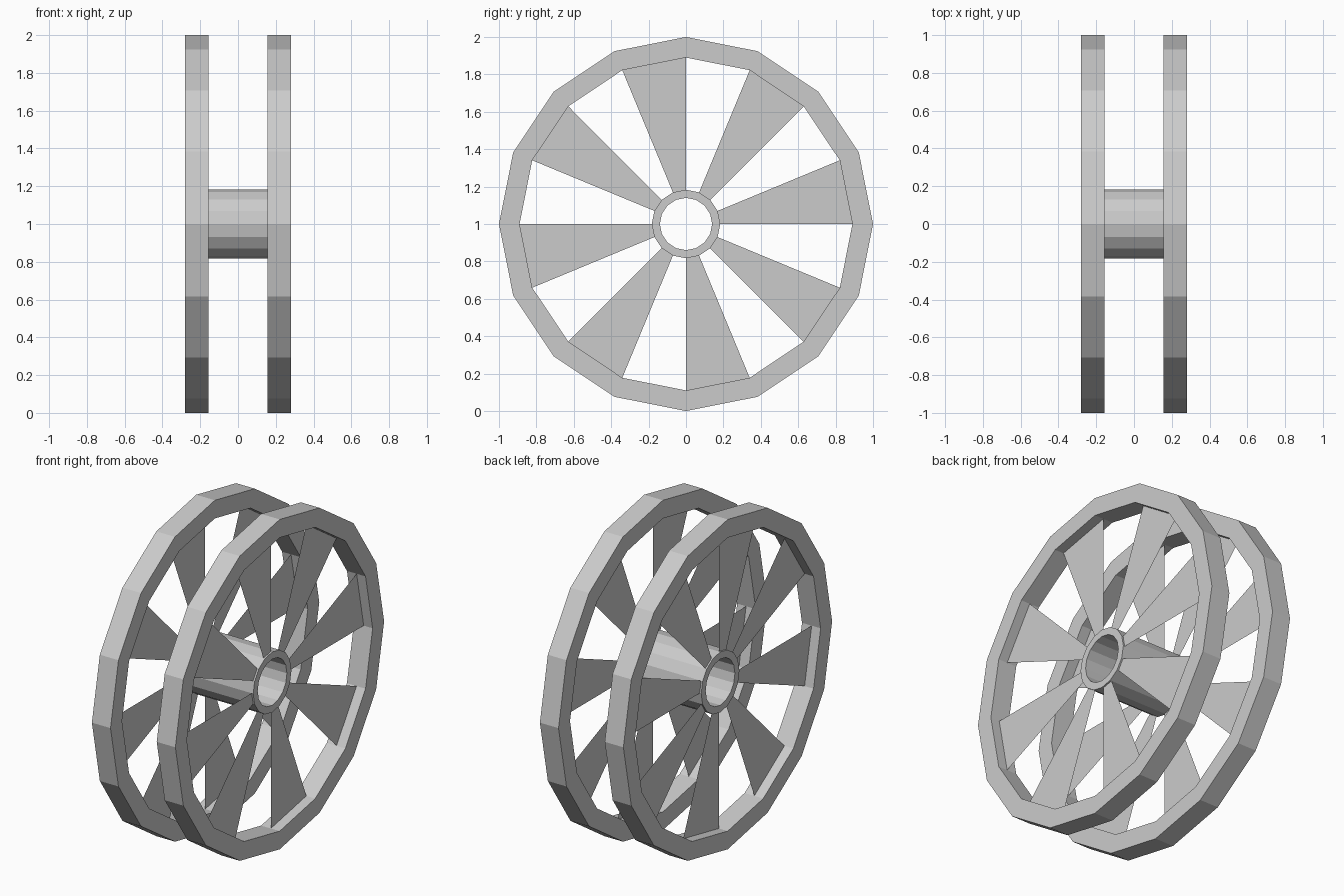
import bpy, bmesh
from math import cos, sin, pi

if "Cube" in bpy.data.objects:
    bpy.data.objects.remove(bpy.data.objects["Cube"])

SIDES = 16
CZ = 1.0


def point(bm, x, r, i):
    a = 2 * pi * i / SIDES
    return bm.verts.new((x, r * cos(a), CZ + r * sin(a)))


def finish(bm, name):
    mesh = bpy.data.meshes.new(name)
    bm.to_mesh(mesh)
    bm.free()
    obj = bpy.data.objects.new(name, mesh)
    bpy.context.collection.objects.link(obj)
    return obj


def tube(name, x0, x1, r_out, r_in):
    """Square-section ring around the x axis."""
    bm = bmesh.new()
    section = [(x0, r_out), (x1, r_out), (x1, r_in), (x0, r_in)]
    loops = [[point(bm, x, r, i) for x, r in section] for i in range(SIDES)]
    for i in range(SIDES):
        a, b = loops[i], loops[(i + 1) % SIDES]
        for j in range(4):
            k = (j + 1) % 4
            bm.faces.new((a[j], a[k], b[k], b[j]))
    bmesh.ops.recalc_face_normals(bm, faces=bm.faces)
    return finish(bm, name)


def spokes(name, x, r_in, r_out):
    """Thin wedge blades filling every other sector."""
    bm = bmesh.new()
    for i in range(0, SIDES, 2):
        bm.faces.new((point(bm, x, r_in, i), point(bm, x, r_out, i),
                      point(bm, x, r_out, i + 1), point(bm, x, r_in, i + 1)))
    return finish(bm, name)


# Hollow hub joining both wheels
tube("hub", -0.23, 0.23, 0.183, 0.14)

# Two matching wheels
for side, s in (("left", -1), ("right", 1)):
    tube(side + "_rim", min(s * 0.155, s * 0.28), max(s * 0.155, s * 0.28), 1.0, 0.89)
    spokes(side + "_spokes", s * 0.22, 0.183, 0.89)
